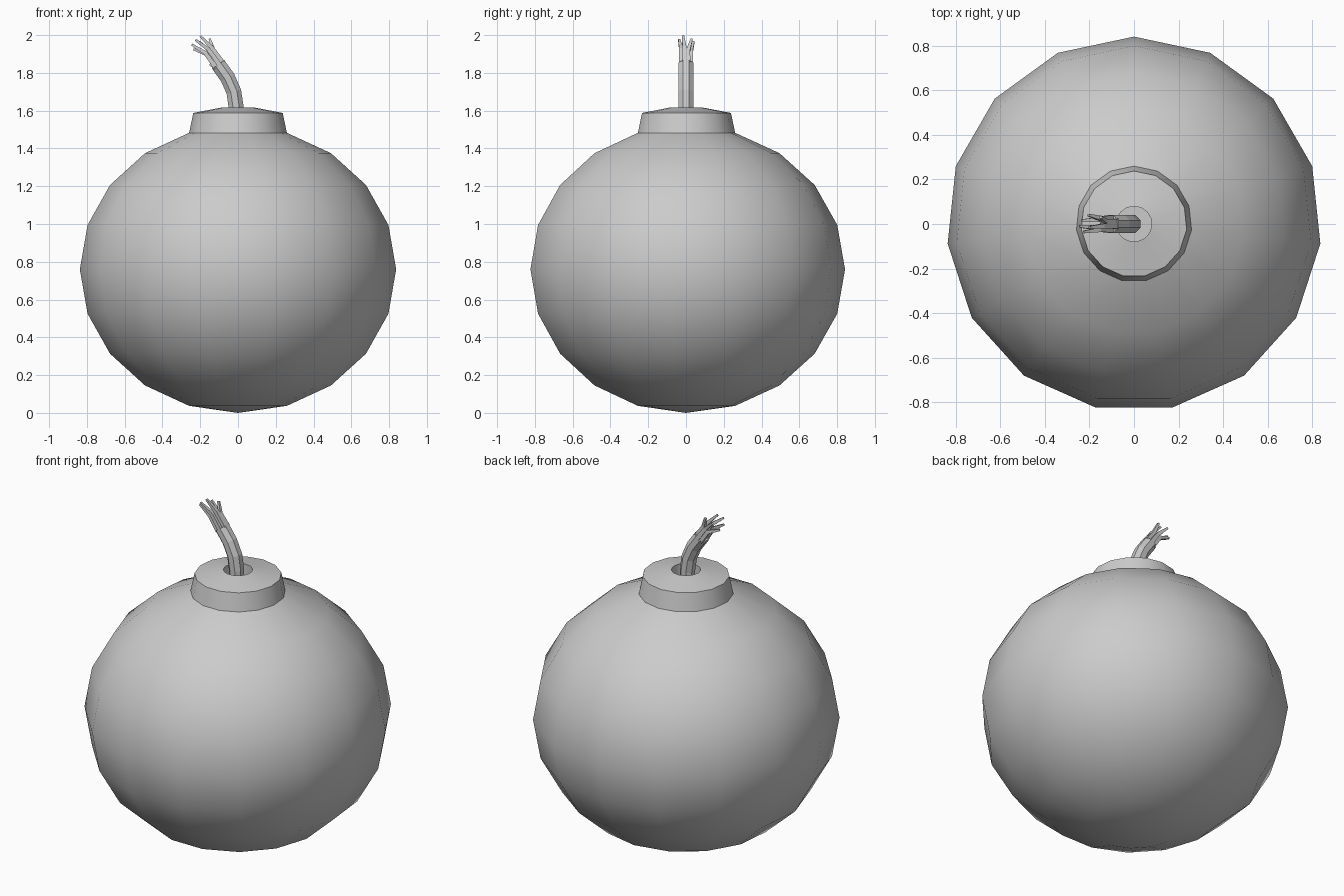
import bpy, bmesh, math
from mathutils import Vector

if "Cube" in bpy.data.objects:
    bpy.data.objects.remove(bpy.data.objects["Cube"])

SIDES = 15
CZ, R, RZ = 0.76, 0.842, 0.76


def finish(bm, name, smooth):
    bmesh.ops.remove_doubles(bm, verts=bm.verts, dist=0.0005)
    bmesh.ops.recalc_face_normals(bm, faces=bm.faces)
    me = bpy.data.meshes.new(name)
    bm.to_mesh(me)
    bm.free()
    ob = bpy.data.objects.new(name, me)
    bpy.context.collection.objects.link(ob)
    if smooth:
        bpy.ops.object.select_all(action='DESELECT')
        ob.select_set(True)
        bpy.context.view_layer.objects.active = ob
        bpy.ops.object.shade_smooth_by_angle(angle=math.radians(smooth))
    return ob


def skin(bm, rings, caps=True):
    n = len(rings[0])
    vs = [[bm.verts.new(p) for p in r] for r in rings]
    for a, b in zip(vs, vs[1:]):
        for i in range(n):
            j = (i + 1) % n
            bm.faces.new((a[i], a[j], b[j], b[i]))
    if caps:
        bm.faces.new(vs[0])
        bm.faces.new(vs[-1])


def lathe(name, profile, smooth):
    bm = bmesh.new()
    rings = []
    for r, z in profile:
        angs = [math.pi / 2 + 2 * math.pi * i / SIDES for i in range(SIDES)]
        rings.append([(r * math.cos(a), r * math.sin(a), z) for a in angs])
    skin(bm, rings, False)
    return finish(bm, name, smooth)


def tube(bm, pts, radii, n):
    pts = [Vector(p) for p in pts]
    rings = []
    for i, p in enumerate(pts):
        d = (pts[min(i + 1, len(pts) - 1)] - pts[max(i - 1, 0)]).normalized()
        side = (Vector((0, 1, 0)) - d * d.y).normalized()
        up = side.cross(d)
        angs = [2 * math.pi * (k + 0.5) / n for k in range(n)]
        rings.append([p + (side * math.cos(a) + up * math.sin(a)) * radii[i] for a in angs])
    skin(bm, rings)


# round body, collar and fuse hole as one lathed shell
body = [(R * math.sin(math.radians(18 * i)), CZ - RZ * math.cos(math.radians(18 * i)))
        for i in range(10)]
collar = [(0.238, 1.588), (0.08, 1.618), (0.08, 1.5), (0, 1.5)]
lathe("bomb_body", body + collar, 30)

# bent fuse cord
bm = bmesh.new()
tube(bm, [(-0.01, 0, 1.5), (-0.01, 0, 1.62), (-0.022, 0, 1.70),
          (-0.055, 0, 1.775), (-0.105, 0, 1.845)], [0.043] * 5, 8)
finish(bm, "fuse_cord", 0)

# frayed strands at the fuse tip: angle round the cord, then end point
bm = bmesh.new()
base = Vector((-0.10, 0, 1.838))
axis = Vector((-0.58, 0, 0.81))
out = Vector((0.81, 0, 0.58))
strands = [(25, (-0.15, 0.03, 1.98)), (-20, (-0.20, -0.015, 1.995)),
           (80, (-0.205, 0.04, 1.965)), (-80, (-0.225, -0.036, 1.975)),
           (130, (-0.235, 0.015, 1.925)), (-140, (-0.245, -0.01, 1.95)),
           (180, (-0.15, 0, 1.845))]
for deg, end in strands:
    a = math.radians(deg)
    s = base + 0.026 * (out * math.cos(a) + Vector((0, 1, 0)) * math.sin(a))
    e = Vector(end)
    mid = s + axis * (e - s).length * 0.55
    tube(bm, [s, mid, e], [0.018, 0.015, 0.008], 4)
finish(bm, "fuse_strands", 0)
